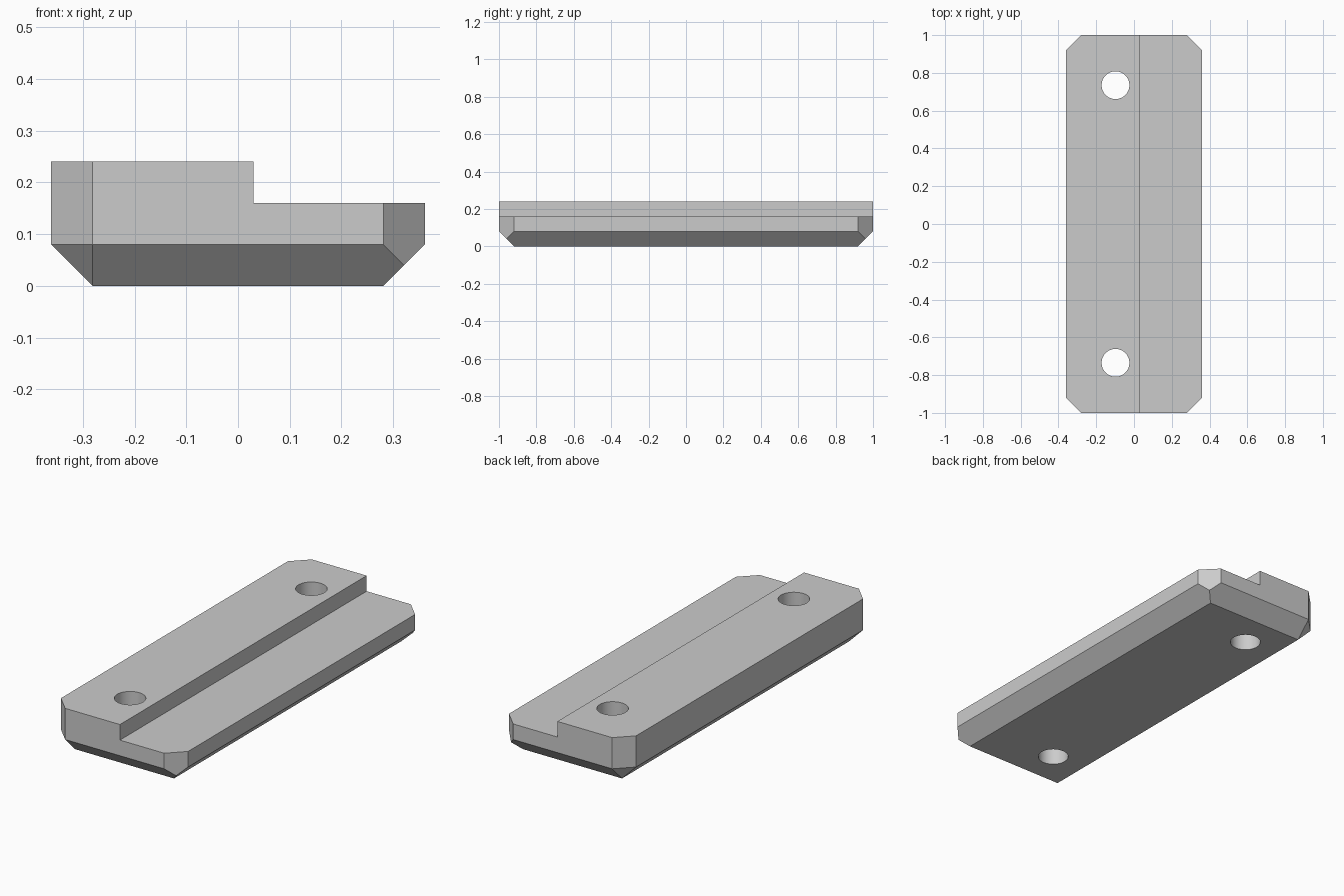
import bpy
import bmesh
from mathutils import Matrix

cube = bpy.data.objects.get("Cube")
if cube:
    bpy.data.objects.remove(cube, do_unlink=True)

HALF_X, HALF_Y, HEIGHT = 0.361, 1.0, 0.24
CHAMFER = 0.08
STEP_X, STEP_Z = 0.03, 0.16
HOLE_X, HOLE_Y, HOLE_R = -0.098, 0.735, 0.0735

grey = bpy.data.materials.new("plain grey")
grey.use_nodes = True
colour = (0.6, 0.6, 0.6, 1.0)
grey.diffuse_color = colour
grey.node_tree.nodes["Principled BSDF"].inputs["Base Color"].default_value = colour


def make_object(name, bm):
    bmesh.ops.recalc_face_normals(bm, faces=bm.faces)
    mesh = bpy.data.meshes.new(name)
    bm.to_mesh(mesh)
    bm.free()
    mesh.materials.append(grey)
    obj = bpy.data.objects.new(name, mesh)
    bpy.context.collection.objects.link(obj)
    return obj


def subtract(target, cutter):
    cutter.hide_render = True
    mod = target.modifiers.new("cut", 'BOOLEAN')
    mod.operation = 'DIFFERENCE'
    mod.solver = 'EXACT'
    mod.object = cutter
    bpy.context.view_layer.objects.active = target
    bpy.ops.object.modifier_apply(modifier=mod.name)
    bpy.data.objects.remove(cutter, do_unlink=True)


# Bar: hull of the chamfered corners
bm = bmesh.new()
inner_x, inner_y = HALF_X - CHAMFER, HALF_Y - CHAMFER
for sx in (-1, 1):
    for sy in (-1, 1):
        bm.verts.new((sx * inner_x, sy * inner_y, 0))
        for z in (CHAMFER, HEIGHT):
            bm.verts.new((sx * inner_x, sy * HALF_Y, z))
            bm.verts.new((sx * HALF_X, sy * inner_y, z))
        # The right corners run down to a point between the lower chamfers
        if sx > 0:
            half = CHAMFER / 2
            bm.verts.new((HALF_X - half, sy * (HALF_Y - half), half))
bmesh.ops.convex_hull(bm, input=bm.verts[:])
bmesh.ops.dissolve_limit(bm, angle_limit=0.02, verts=bm.verts[:], edges=bm.edges[:])
bar = make_object("stepped_bar", bm)

# Step along the right side
bm = bmesh.new()
size = Matrix.Diagonal((1, 3, 1, 1))
place = Matrix.Translation((STEP_X + 0.5, 0, STEP_Z + 0.5))
bmesh.ops.create_cube(bm, size=1, matrix=place @ size)
subtract(bar, make_object("step_cutter", bm))

# Two through holes
for sy in (-1, 1):
    bm = bmesh.new()
    bmesh.ops.create_cone(bm, cap_ends=True, segments=64, radius1=HOLE_R, radius2=HOLE_R,
                          depth=1, matrix=Matrix.Translation((HOLE_X, sy * HOLE_Y, 0.1)))
    subtract(bar, make_object("hole_cutter", bm))

# Smooth hole walls, crisp edges elsewhere
bpy.ops.object.select_all(action='DESELECT')
bar.select_set(True)
bpy.context.view_layer.objects.active = bar
bpy.ops.object.shade_smooth_by_angle(angle=0.35)
